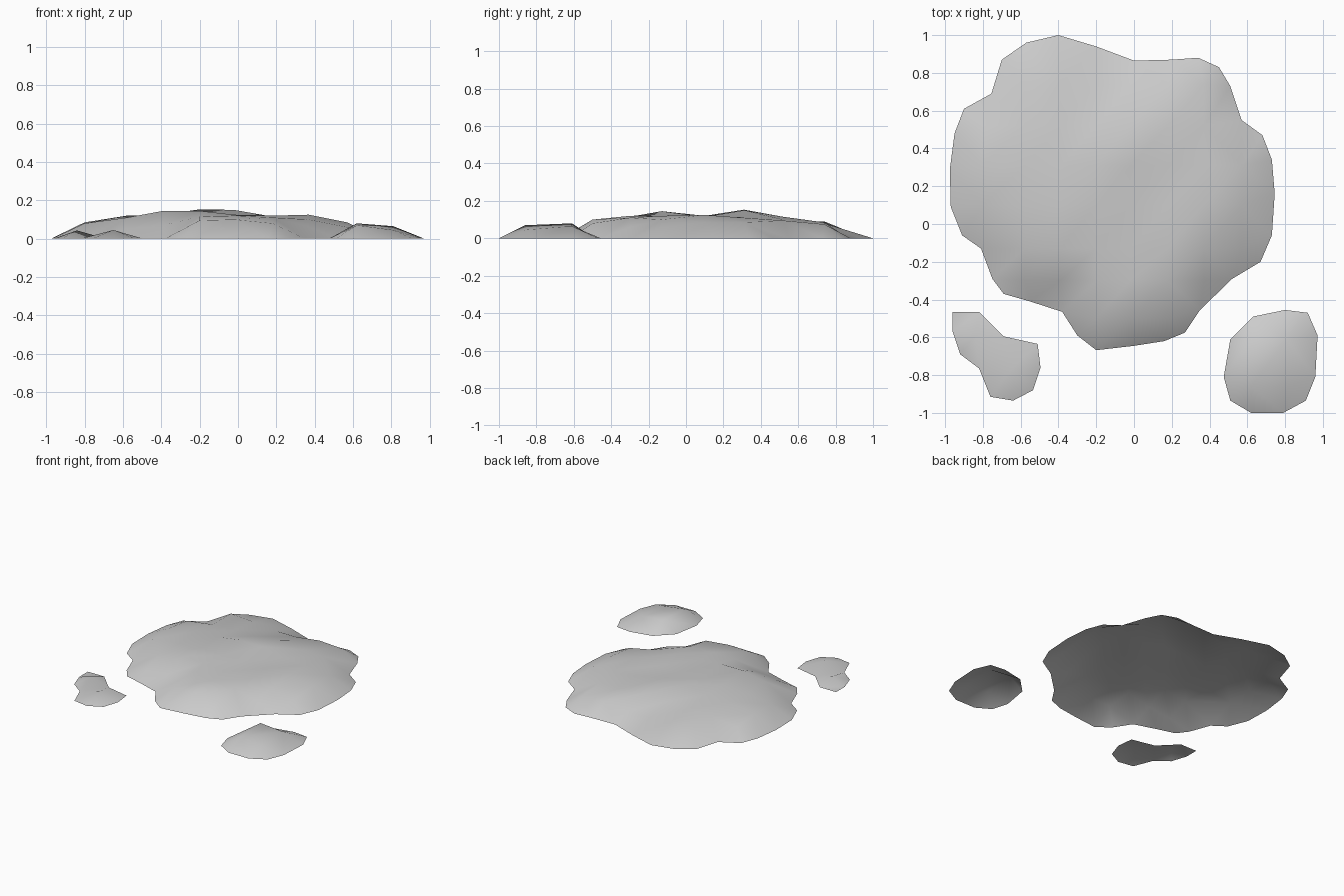
import bpy
from mathutils import Vector
from mathutils.geometry import delaunay_2d_cdt

if "Cube" in bpy.data.objects:
    bpy.data.objects.remove(bpy.data.objects["Cube"])

stone = bpy.data.materials.new("pale grey")
stone.diffuse_color = (0.6, 0.6, 0.6, 1)
stone.use_nodes = True
stone.node_tree.nodes["Principled BSDF"].inputs["Base Color"].default_value = stone.diffuse_color


def mound(name, outline, peaks, ridges=()):
    """Open, smooth shell: outline lies on the ground, peaks are (x, y, z),
    ridges are pairs of peak indices that must share an edge."""
    n = len(outline)
    pts = [Vector(p) for p in outline] + [Vector(p[:2]) for p in peaks]
    heights = [0.0] * n + [p[2] for p in peaks]
    edges = [(i, (i + 1) % n) for i in range(n)]
    edges += [(n + a, n + b) for a, b in ridges]
    co, _, faces, orig, _, _ = delaunay_2d_cdt(pts, edges, [], 1, 1e-5)
    verts = [(c.x, c.y, heights[o[0]] if o else 0) for c, o in zip(co, orig)]
    tris = []
    for a, b, c in faces:
        up = (co[b] - co[a]).cross(co[c] - co[a]) > 0
        tris.append((a, b, c) if up else (a, c, b))
    mesh = bpy.data.meshes.new(name)
    mesh.from_pydata(verts, [], tris)
    mesh.materials.append(stone)
    mesh.shade_smooth()
    bpy.context.collection.objects.link(bpy.data.objects.new(name, mesh))


# large patch: uneven outline and a coarse height grid (hundredths, 0 = no point)
columns = (-.80, -.58, -.39, -.2, -.02, .18, .37, .57)
rows = (
    (-.50, (0, 0, 0, 9.5, 10, 8, 0, 0)),
    (-.30, (0, 5, 7, 11.5, 12, 11, 6, 0)),
    (-.13, (0, 11, 14.5, 14.5, 12.5, 12, 10, 6)),
    (.10, (8, 10.5, 12, 11.5, 11.5, 11.5, 12.5, 8.5)),
    (.31, (8.5, 12, 12.5, 15.3, 15, 11.5, 11, 8.5)),
    (.52, (6, 9, 9.5, 10, 11.5, 10, 9.5, 0)),
    (.74, (0, 9, 8, 6, 6, 8.5, 7.5, 0)),
)
hills, index = [], {}
for j, (y, row) in enumerate(rows):
    for i, (x, z) in enumerate(zip(columns, row)):
        if z:
            index[i, j] = len(hills)
            hills.append((x, y, z / 100))
# ridges run diagonally through every grid cell
diagonals = [(k, index[i + 1, j + 1]) for (i, j), k in index.items()
             if all(c in index for c in ((i + 1, j + 1), (i + 1, j), (i, j + 1)))]
mound("large_mound", [
    (-.40, 1.0), (-.57, .96), (-.70, .87), (-.755, .69), (-.90, .61), (-.95, .48),
    (-.975, .29), (-.97, .09), (-.91, -.06), (-.81, -.13), (-.75, -.29), (-.69, -.37),
    (-.55, -.41), (-.38, -.465), (-.30, -.59), (-.20, -.668), (0, -.645), (.16, -.62),
    (.27, -.575), (.35, -.455), (.52, -.29), (.67, -.20), (.73, -.06), (.745, .16),
    (.73, .34), (.68, .47), (.57, .55), (.51, .73), (.45, .83), (.34, .88),
    (.20, .87), (0, .865), (-.20, .94)], hills, diagonals)

# small patch, front right
mound("right_mound", [
    (.63, -.49), (.51, -.61), (.475, -.81), (.51, -.935), (.62, -1), (.79, -1),
    (.91, -.935), (.96, -.81), (.972, -.59), (.92, -.47), (.80, -.455)],
    [(.62, -.61, .08), (.81, -.61, .065), (.62, -.86, .07), (.81, -.86, .045)], [(2, 1)])

# small patch, front left
mound("left_mound", [
    (-.96, -.465), (-.96, -.57), (-.92, -.69), (-.82, -.765), (-.76, -.915), (-.64, -.935),
    (-.535, -.88), (-.495, -.76), (-.51, -.635), (-.69, -.595), (-.82, -.465)],
    [(-.65, -.77, .045), (-.84, -.59, .043)])
